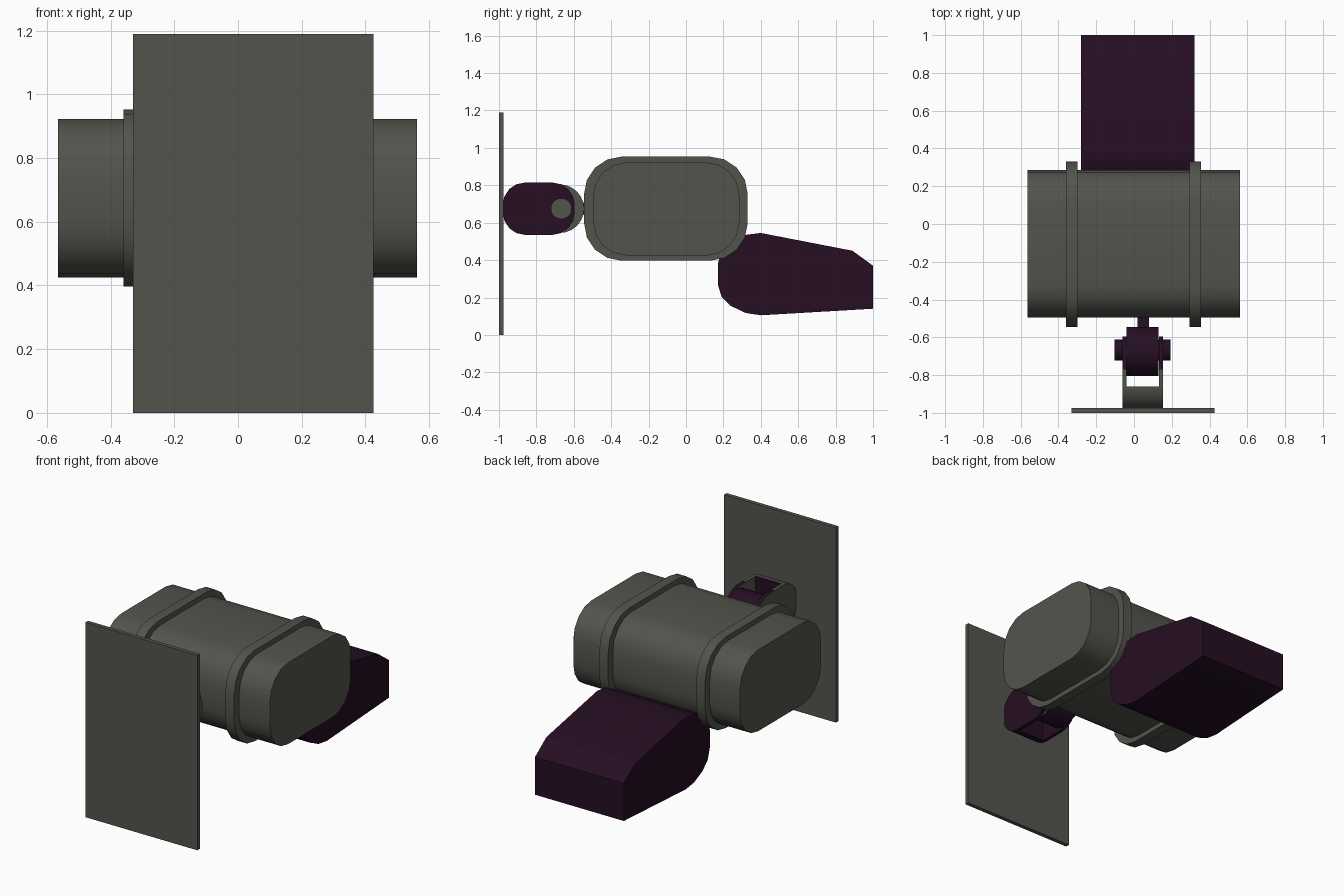
import bpy, bmesh, math

if "Cube" in bpy.data.objects:
    bpy.data.objects.remove(bpy.data.objects["Cube"])


def material(name, rgb):
    m = bpy.data.materials.new(name)
    m.use_nodes = True
    m.diffuse_color = (*rgb, 1)
    m.node_tree.nodes["Principled BSDF"].inputs["Base Color"].default_value = (*rgb, 1)
    return m


GREY = material("warm grey", (0.088, 0.088, 0.075))
PURPLE = material("dark purple", (0.019, 0.0045, 0.0175))


def rounded(y0, y1, z0, z1, r, seg=4):
    """Rounded rectangle outline in the y-z plane."""
    pts = []
    corners = [(y1 - r, z1 - r), (y0 + r, z1 - r), (y0 + r, z0 + r), (y1 - r, z0 + r)]
    for q, (cy, cz) in enumerate(corners):
        for i in range(seg + 1):
            a = math.pi / 2 * (q + i / seg)
            pts.append((cy + r * math.cos(a), cz + r * math.sin(a)))
    return pts


def circle(cy, cz, r, n):
    return [(cy + r * math.cos(2 * math.pi * i / n), cz + r * math.sin(2 * math.pi * i / n))
            for i in range(n)]


def prism(name, profile, x0, x1, mats, rule=None, smooth=True, cuts=()):
    """Extrude a y-z outline along x; cuts are (y, side) planes, side -1 keeps y below."""
    bm = bmesh.new()
    face = bm.faces.new([bm.verts.new((x0, y, z)) for y, z in profile])
    ext = bmesh.ops.extrude_face_region(bm, geom=[face])
    for v in ext["geom"]:
        if isinstance(v, bmesh.types.BMVert):
            v.co.x = x1
    for y, side in cuts:
        res = bmesh.ops.bisect_plane(bm, geom=bm.verts[:] + bm.edges[:] + bm.faces[:],
                                     plane_co=(0, y, 0), plane_no=(0, 1, 0),
                                     clear_outer=side < 0, clear_inner=side > 0)
        if side:
            edges = [e for e in res["geom_cut"] if isinstance(e, bmesh.types.BMEdge)]
            bmesh.ops.holes_fill(bm, edges=edges)
    bmesh.ops.recalc_face_normals(bm, faces=bm.faces[:])
    bm.normal_update()
    if rule:
        for f in bm.faces:
            f.material_index = rule(f.normal, f.calc_center_median())
    me = bpy.data.meshes.new(name)
    bm.to_mesh(me)
    bm.free()
    for m in mats:
        me.materials.append(m)
    ob = bpy.data.objects.new(name, me)
    bpy.context.collection.objects.link(ob)
    if smooth:
        bpy.ops.object.select_all(action="DESELECT")
        ob.select_set(True)
        bpy.context.view_layer.objects.active = ob
        bpy.ops.object.shade_smooth_by_angle(angle=math.radians(24))
    return ob


# Flat mounting plate at the front
prism("mounting_plate", [(-1, 0), (-0.975, 0), (-0.975, 1.19), (-1, 1.19)],
      -0.33, 0.425, [GREY], smooth=False)

# Main rounded housing with two raised bands
prism("housing", rounded(-0.495, 0.285, 0.425, 0.922, 0.175), -0.565, 0.562, [GREY])
for side, x in (("right", -0.36), ("left", 0.295)):
    prism(side + "_band", rounded(-0.545, 0.33, 0.397, 0.953, 0.2), x, x + 0.06, [GREY])

# Sloping arm at the back
arm = [(0.17, 0.38), (0.17, 0.27), (0.19, 0.205), (0.24, 0.155), (0.32, 0.117), (0.4, 0.105),
       (1, 0.14), (1, 0.37), (0.89, 0.45), (0.4, 0.545), (0.32, 0.535), (0.24, 0.5),
       (0.19, 0.445)]
prism("rear_arm", arm, -0.28, 0.32, [PURPLE])


# Hinge fork: purple on the left, back and underside, grey elsewhere
def fork_rule(n, c):
    if abs(n.x) > 0.5:
        return int(n.x > 0)
    return int(c.y > -0.77 or n.z < -0.1 or n.y > 0.5)


fork = rounded(-0.98, -0.595, 0.535, 0.815, 0.12)
prism("fork_base", fork, -0.04, 0.132, [GREY, PURPLE], fork_rule, cuts=[(-0.86, -1)])
for side, x0, x1 in (("right", -0.062, -0.04), ("left", 0.132, 0.154)):
    prism("fork_" + side + "_arm", fork, x0, x1, [GREY, PURPLE], fork_rule, cuts=[(-0.77, 0)])


# Knuckle and pin: purple sides, grey ends
def end_rule(n, c):
    return int(abs(n.x) < 0.5)


prism("hinge_knuckle", circle(-0.675, 0.675, 0.13, 24), -0.04, 0.131, [GREY, PURPLE], end_rule)
prism("hinge_pin", circle(-0.667, 0.675, 0.056, 20), -0.102, 0.192, [GREY, PURPLE], end_rule)

# Neck joining the hinge to the housing
prism("hinge_neck", rounded(-0.57, -0.48, 0.643, 0.707, 0.005, 1), 0.018, 0.08, [PURPLE],
      smooth=False)
